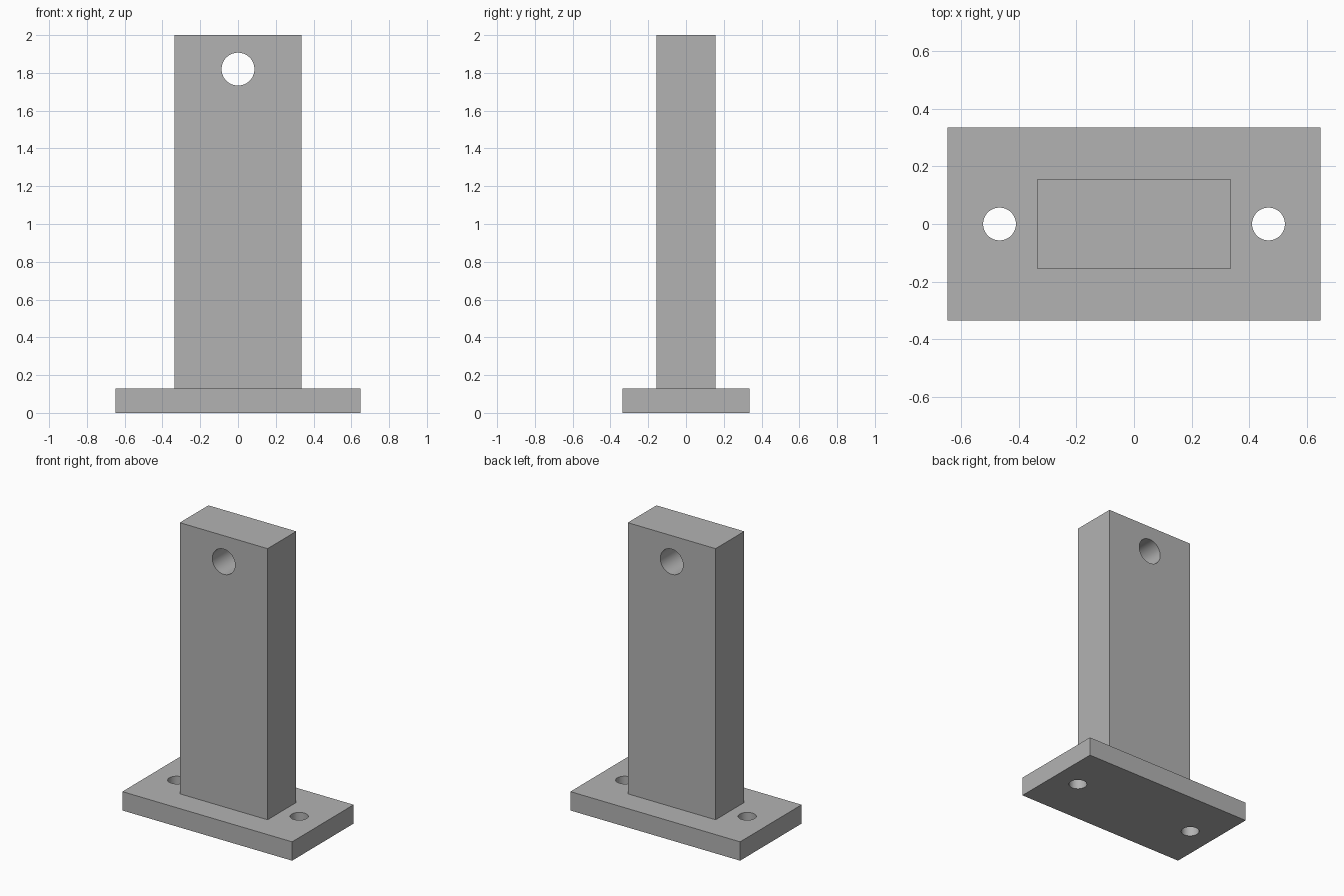
import bpy
import math

default = bpy.data.objects.get("Cube")
if default:
    bpy.data.objects.remove(default, do_unlink=True)

# Single plain grey
grey = bpy.data.materials.new("plain_grey")
grey.use_nodes = True
colour = (0.45, 0.45, 0.45, 1.0)
grey.diffuse_color = colour
grey.node_tree.nodes["Principled BSDF"].inputs["Base Color"].default_value = colour


def block(name, size, bottom):
    """Box centred on the z axis, standing on the given height."""
    bpy.ops.mesh.primitive_cube_add(size=1, location=(0, 0, bottom + size[2] / 2))
    obj = bpy.context.object
    obj.name = name
    obj.scale = size
    bpy.ops.object.transform_apply(location=False, rotation=False, scale=True)
    obj.data.materials.append(grey)
    return obj


def drill(target, centre, radius, rotation=(0, 0, 0)):
    """Cut a round through hole, then discard the cutter."""
    bpy.ops.mesh.primitive_cylinder_add(vertices=64, radius=radius, depth=1,
                                        location=centre, rotation=rotation)
    cutter = bpy.context.object
    cutter.hide_render = True
    cutter.data.materials.append(grey)
    cut = target.modifiers.new("hole", 'BOOLEAN')
    cut.operation = 'DIFFERENCE'
    cut.solver = 'EXACT'
    cut.object = cutter
    bpy.ops.object.select_all(action='DESELECT')
    target.select_set(True)
    bpy.context.view_layer.objects.active = target
    bpy.ops.object.modifier_apply(modifier=cut.name)
    bpy.data.objects.remove(cutter, do_unlink=True)
    bpy.ops.object.shade_smooth_by_angle(angle=math.radians(30))


BASE_HEIGHT = 0.13

# Base plate with a bolt hole at each end
base = block("base_plate", (1.295, 0.67, BASE_HEIGHT), 0)
for side in (-1, 1):
    drill(base, (side * 0.467, 0, BASE_HEIGHT / 2), 0.057)

# Upright post with a pin hole from front to back
post = block("upright_post", (0.67, 0.312, 2 - BASE_HEIGHT), BASE_HEIGHT)
drill(post, (0, 0, 1.82), 0.087, (math.pi / 2, 0, 0))
